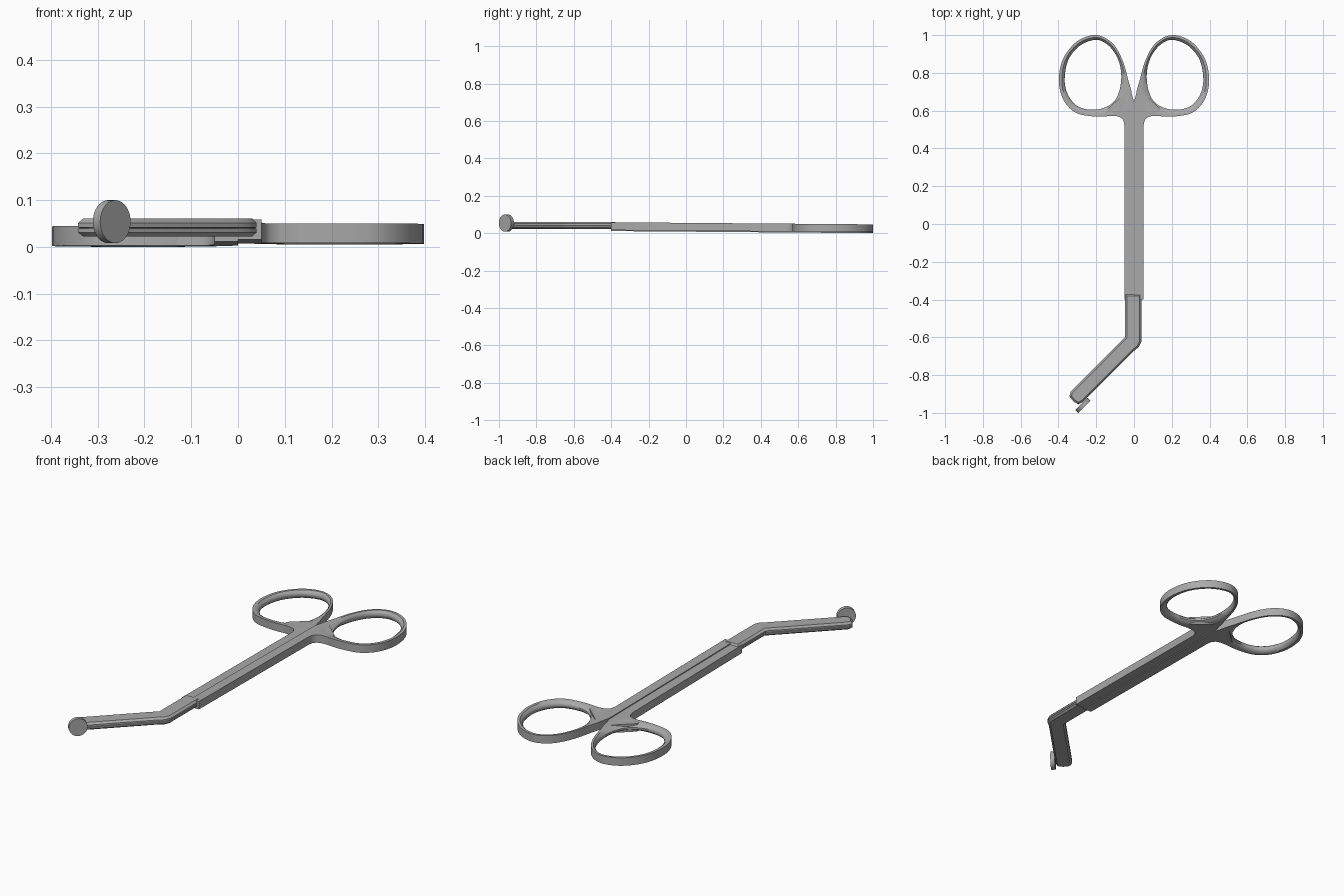
import bpy, bmesh, math
from mathutils import Vector, Matrix

if "Cube" in bpy.data.objects:
    bpy.data.objects.remove(bpy.data.objects["Cube"])

steel = bpy.data.materials.new("grey steel")
steel.use_nodes = True
colour = (0.4, 0.4, 0.4, 1)
steel.diffuse_color = colour
steel.node_tree.nodes["Principled BSDF"].inputs["Base Color"].default_value = colour


def finish(name, bm):
    bmesh.ops.recalc_face_normals(bm, faces=bm.faces)
    mesh = bpy.data.meshes.new(name)
    bm.to_mesh(mesh)
    bm.free()
    mesh.materials.append(steel)
    obj = bpy.data.objects.new(name, mesh)
    bpy.context.collection.objects.link(obj)
    bpy.ops.object.select_all(action='DESELECT')
    obj.select_set(True)
    bpy.context.view_layer.objects.active = obj
    bpy.ops.object.shade_smooth_by_angle(angle=math.radians(35))
    return obj


def loft(name, layers, cyclic=False):
    """Skin a stack of outlines; each layer is (points, height)."""
    bm = bmesh.new()
    rings = [[bm.verts.new((p[0], p[1], z)) for p in pts] for pts, z in layers]
    pairs = list(zip(rings, rings[1:]))
    if cyclic:
        pairs.append((rings[-1], rings[0]))
    else:
        bm.faces.new(rings[0])
        bm.faces.new(rings[-1])
    for a, b in pairs:
        for i in range(len(a)):
            j = (i + 1) % len(a)
            bm.faces.new((a[i], a[j], b[j], b[i]))
    return finish(name, bm)


def inset(pts, d):
    """Shrink a counter-clockwise outline by d."""
    out = []
    for i, p in enumerate(pts):
        a = (p - pts[i - 1]).normalized()
        b = (pts[(i + 1) % len(pts)] - p).normalized()
        na, nb = Vector((-a.y, a.x)), Vector((-b.y, b.x))
        out.append(p + (na + nb) * d / (1 + na.dot(nb)))
    return out


def smooth_loop(pts, steps=6):
    """Closed Catmull-Rom curve through the points."""
    n, out = len(pts), []
    for i in range(n):
        a, b, c, d = (pts[(i + k) % n] for k in (-1, 0, 1, 2))
        for s in range(steps):
            t = s / steps
            out.append((2 * b + (c - a) * t + (2 * a - 5 * b + 4 * c - d) * t ** 2
                        + (3 * b - a - 3 * c + d) * t ** 3) / 2)
    return out


def vecs(*pts):
    return [Vector(p) for p in pts]


# Finger ring outlines, matched point for point
outer = smooth_loop(vecs((0.2, 1), (0.115, 0.958), (0.062, 0.87), (0.03, 0.76), (0.012, 0.68),
                         (0.04, 0.6), (0.13, 0.572), (0.23, 0.571), (0.315, 0.593),
                         (0.375, 0.66), (0.398, 0.76), (0.375, 0.875), (0.3, 0.968)))
hole = smooth_loop(vecs((0.2, 0.975), (0.135, 0.945), (0.088, 0.88), (0.068, 0.8), (0.075, 0.715),
                        (0.105, 0.65), (0.165, 0.613), (0.24, 0.606), (0.305, 0.628),
                        (0.35, 0.685), (0.367, 0.765), (0.347, 0.87), (0.285, 0.945)))
rim = [h.lerp(o, 0.5) for h, o in zip(hole, outer)]
lip = [h.lerp(o, 0.15) for h, o in zip(hole, outer)]

# Straight shank with a filleted root that meets the ring
shank = vecs((0, 0.645), (0, -0.4), (0.05, -0.4), (0.051, 0.525), (0.056, 0.548), (0.069, 0.563),
             (0.092, 0.571), (0.14, 0.5725), (0.14, 0.61), (0.085, 0.66), (0.04, 0.7), (0.014, 0.7))

# Two mirrored handle halves, leaning gently upwards to the front
for side, sx, base in (("left", 1, 0.005), ("right", -1, 0.0)):
    top = base + 0.042
    parts = [loft(side + "_finger_ring",
                  [(outer, base), (outer, top), (rim, top), (lip, top - 0.008), (hole, top - 0.016),
                   (hole, base + 0.016), (lip, base + 0.008), (rim, base)], cyclic=True),
             loft(side + "_shank", [(shank, base), (shank, top)])]
    for obj in parts:
        for v in obj.data.vertices:
            v.co.z += 0.008 * (1 - v.co.y)
            v.co.x *= sx
        if sx < 0:
            obj.data.flip_normals()

# Bent jaw made of two stacked blades with chamfered outer edges
jaw = vecs((-0.048, -0.37), (-0.048, -0.6), (-0.335, -0.888), (-0.342, -0.912), (-0.32, -0.94),
           (-0.295, -0.955), (-0.27, -0.942), (0, -0.672), (0.025, -0.652), (0.04, -0.62),
           (0.04, -0.37))
chamfer, groove = inset(jaw, 0.01), inset(jaw, 0.005)
loft("lower_blade", [(chamfer, 0.022), (jaw, 0.031), (jaw, 0.039), (groove, 0.041)])
loft("upper_blade", [(groove, 0.04), (jaw, 0.042), (jaw, 0.051), (chamfer, 0.061)])

# Round guard disc on the outer side of the tip
bm = bmesh.new()
turn = Matrix.Rotation(math.radians(45), 4, 'Z') @ Matrix.Rotation(math.radians(90), 4, 'X')
bmesh.ops.create_cone(bm, cap_ends=True, segments=40, radius1=0.046, radius2=0.046, depth=0.022,
                      matrix=Matrix.Translation((-0.27, -0.96, 0.054)) @ turn)
finish("guard_disc", bm)
